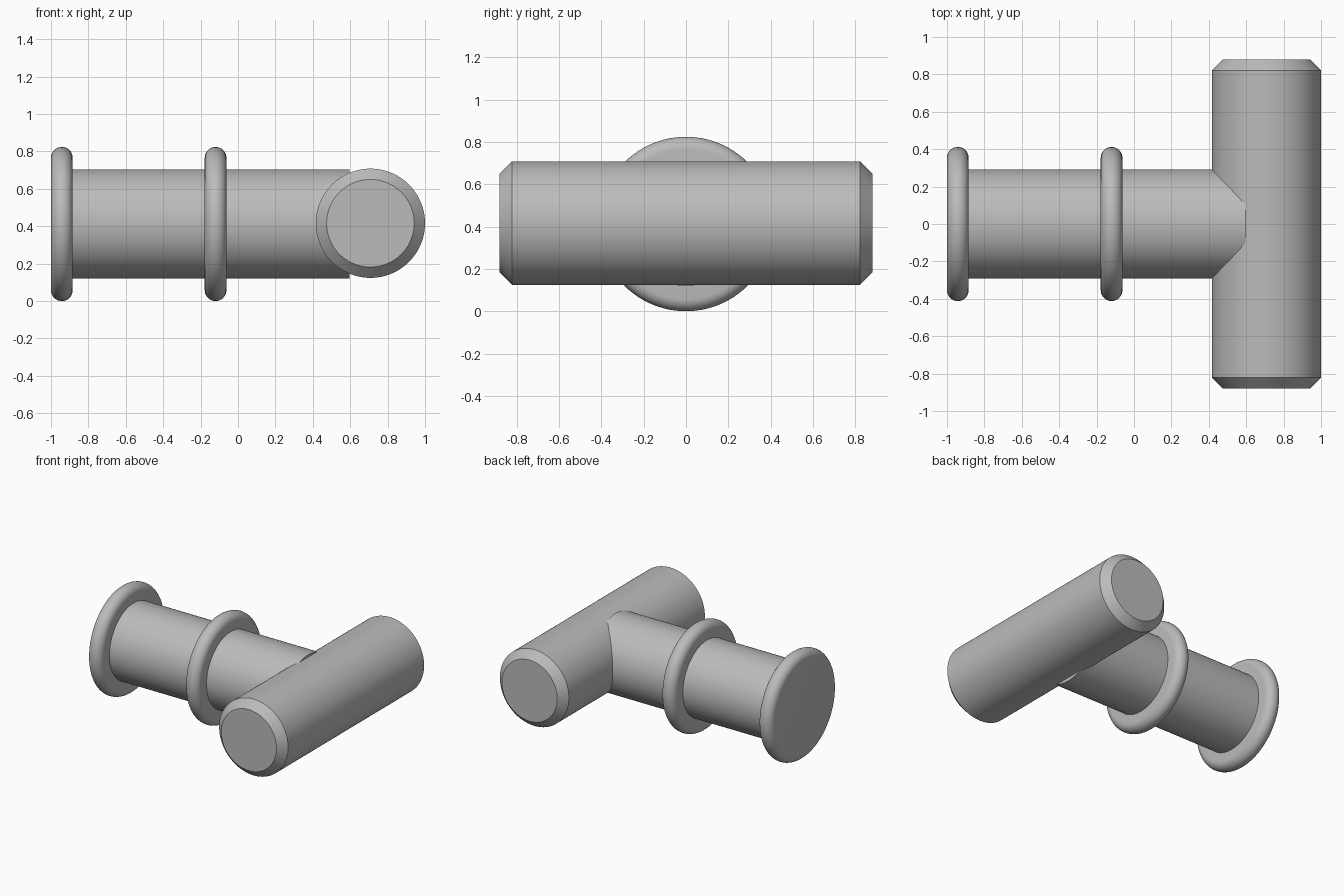
import bpy, bmesh, math
from mathutils import Matrix, Vector

cube = bpy.data.objects.get("Cube")
if cube:
    bpy.data.objects.remove(cube)

GREY = (0.5, 0.5, 0.5, 1)
grey = bpy.data.materials.new("plain grey")
grey.use_nodes = True
grey.diffuse_color = GREY
grey.node_tree.nodes["Principled BSDF"].inputs["Base Color"].default_value = GREY

AXIS_Z = 0.412
TUBE_R = 0.292
SEGMENTS = 96


def lathe(name, profile, axis, centre):
    """Spin (radius, distance along axis) points into a capped solid."""
    bm = bmesh.new()
    turn = Vector((0, 0, 1)).rotation_difference(Vector(axis)).to_matrix().to_4x4()
    rings = []
    for r, h in profile:
        ring = bmesh.ops.create_circle(bm, segments=SEGMENTS, radius=r,
                                       matrix=Matrix.Translation((0, 0, h)))
        rings.append(ring["verts"])
    for a, b in zip(rings, rings[1:]):
        for i in range(SEGMENTS):
            j = (i + 1) % SEGMENTS
            bm.faces.new((a[i], a[j], b[j], b[i]))
    bm.faces.new(rings[0])
    bm.faces.new(rings[-1])
    bmesh.ops.recalc_face_normals(bm, faces=bm.faces)
    bm.transform(Matrix.Translation(centre) @ turn)
    mesh = bpy.data.meshes.new(name)
    bm.to_mesh(mesh)
    bm.free()
    mesh.materials.append(grey)
    ob = bpy.data.objects.new(name, mesh)
    bpy.context.collection.objects.link(ob)
    bpy.ops.object.select_all(action='DESELECT')
    ob.select_set(True)
    bpy.context.view_layer.objects.active = ob
    bpy.ops.object.shade_smooth_by_angle(angle=math.radians(30))
    return ob


# Disc with a fully rounded rim
def rounded_disc(name, x, radius=0.412, half=0.058, steps=16):
    arc = [math.pi * (i / steps - 0.5) for i in range(steps + 1)]
    profile = [(radius - half + half * math.cos(a), half * math.sin(a)) for a in arc]
    return lathe(name, profile, (1, 0, 0), (x, 0, AXIS_Z))


# Shaft, running into the crossbar and stopping short of its axis
lathe("shaft", [(TUBE_R, -0.94), (TUBE_R, 0.595)], (1, 0, 0), (0, 0, AXIS_Z))

# End flange and middle collar
rounded_disc("end_flange", -0.942)
rounded_disc("middle_collar", -0.12)

# Crossbar with chamfered ends
END, CHAMFER = 0.88, 0.058
lathe("crossbar",
      [(TUBE_R - CHAMFER, -END), (TUBE_R, CHAMFER - END),
       (TUBE_R, END - CHAMFER), (TUBE_R - CHAMFER, END)],
      (0, 1, 0), (1 - TUBE_R, 0, AXIS_Z + 0.004))
